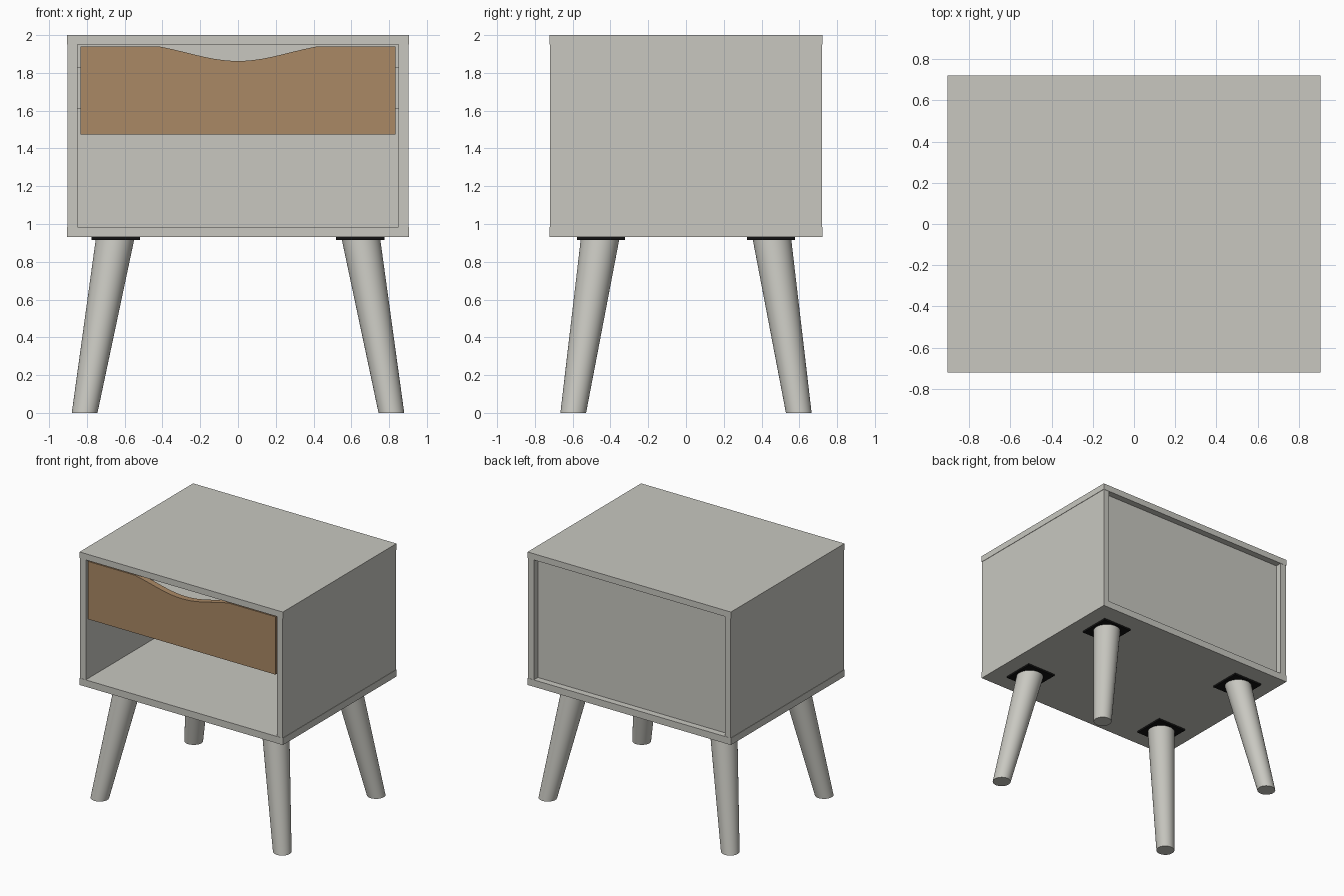
import bpy, bmesh, math

if "Cube" in bpy.data.objects:
    bpy.data.objects.remove(bpy.data.objects["Cube"])


def material(name, rgb):
    m = bpy.data.materials.new(name)
    m.diffuse_color = (*rgb, 1)
    m.use_nodes = True
    m.node_tree.nodes["Principled BSDF"].inputs["Base Color"].default_value = m.diffuse_color
    return m


GREY = material("warm grey paint", (0.58, 0.575, 0.53))
WOOD = material("brown wood", (0.40, 0.247, 0.13))
BLACK = material("black metal", (0.006, 0.006, 0.006))


def finish(bm, name, mat):
    bmesh.ops.recalc_face_normals(bm, faces=bm.faces)
    me = bpy.data.meshes.new(name)
    bm.to_mesh(me)
    bm.free()
    me.materials.append(mat)
    ob = bpy.data.objects.new(name, me)
    bpy.context.collection.objects.link(ob)
    return ob


def box(name, x, y, z, mat=GREY):
    bm = bmesh.new()
    bmesh.ops.create_cube(bm, size=1)
    for v in bm.verts:
        v.co = [a + (c + 0.5) * (b - a) for c, (a, b) in zip(v.co, (x, y, z))]
    return finish(bm, name, mat)


def mirrored(side, a, b):
    return (a, b) if side > 0 else (-b, -a)


# Cabinet shell
box("top_panel", (-0.905, 0.905), (-0.722, 0.722), (1.95, 2.0))
box("bottom_panel", (-0.905, 0.905), (-0.722, 0.722), (0.93, 0.985))
box("back_panel", (-0.85, 0.85), (0.64, 0.67), (0.985, 1.95))
for s, label in ((-1, "left"), (1, "right")):
    box(label + "_side_panel", mirrored(s, 0.85, 0.902), (-0.72, 0.72), (0.985, 1.95))
    # Drawer runner and drawer box side
    box(label + "_drawer_runner", mirrored(s, 0.805, 0.85), (-0.66, 0.60), (1.61, 1.83))
    box(label + "_drawer_side", mirrored(s, 0.76, 0.805), (-0.665, 0.60), (1.50, 1.86))

# Drawer box back and bottom
box("drawer_back", (-0.76, 0.76), (0.56, 0.60), (1.50, 1.86))
box("drawer_bottom", (-0.76, 0.76), (-0.665, 0.56), (1.50, 1.53))

# Drawer front with a curved finger notch in its top edge
profile = [(-0.835, 1.94), (-0.835, 1.475), (0.835, 1.475), (0.835, 1.94)]
N = 32
for i in range(N + 1):
    t = 1 - 2 * i / N
    f = 0.5 * t * t + 0.25 * (1 - math.cos(math.pi * t))
    profile.append((0.42 * t, 1.863 + 0.077 * f))
bm = bmesh.new()
face = bm.faces.new([bm.verts.new((x, -0.715, z)) for x, z in profile])
ext = bmesh.ops.extrude_face_region(bm, geom=[face])
bmesh.ops.translate(bm, vec=(0, 0.05, 0),
                    verts=[g for g in ext["geom"] if isinstance(g, bmesh.types.BMVert)])
finish(bm, "drawer_front", WOOD)

# Splayed tapered legs, cut level at the floor, with mounting plates
SEG = 48
for sy, fb in ((-1, "front"), (1, "back")):
    for sx, lr in ((-1, "left"), (1, "right")):
        bm = bmesh.new()
        rings = []
        for cx, cy, z, r in ((0.812, 0.597, 0.0, 0.068), (0.651, 0.455, 0.92, 0.102)):
            rings.append([bm.verts.new((sx * cx + r * math.cos(a), sy * cy + r * math.sin(a), z))
                          for a in (2 * math.pi * k / SEG for k in range(SEG))])
        for k in range(SEG):
            n = (k + 1) % SEG
            bm.faces.new((rings[0][k], rings[0][n], rings[1][n], rings[1][k])).smooth = True
        for ring in rings:
            bm.faces.new(ring)
        leg = finish(bm, f"{fb}_{lr}_leg", GREY)
        bpy.ops.object.select_all(action='DESELECT')
        leg.select_set(True)
        bpy.context.view_layer.objects.active = leg
        bpy.ops.object.shade_smooth_by_angle(angle=math.radians(35))
        box(f"{fb}_{lr}_leg_plate", mirrored(sx, 0.52, 0.775), mirrored(sy, 0.322, 0.577),
            (0.916, 0.93), BLACK)
